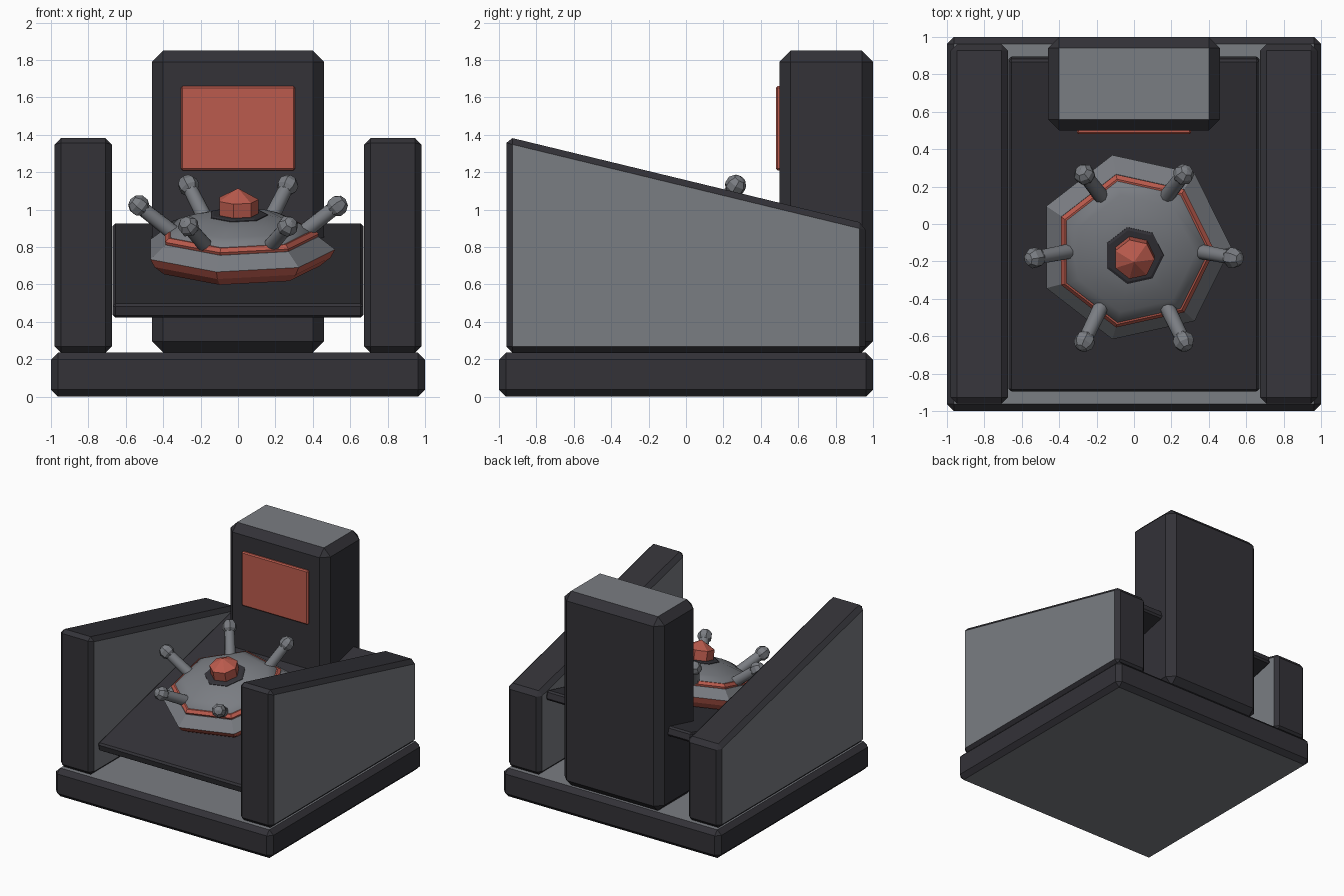
import bpy, bmesh, math
from mathutils import Matrix, Vector

if "Cube" in bpy.data.objects:
    bpy.data.objects.remove(bpy.data.objects["Cube"])


def material(name, rgb):
    m = bpy.data.materials.new(name)
    m.diffuse_color = (*rgb, 1)
    m.use_nodes = True
    m.node_tree.nodes["Principled BSDF"].inputs["Base Color"].default_value = m.diffuse_color
    return m


DARK = material("charcoal", (0.033, 0.032, 0.039))
GREY = material("mid grey", (0.195, 0.205, 0.225))
RED = material("warm red", (0.50, 0.105, 0.075))
TILT = math.atan(0.245)


def finish(name, bm, mats, matrix=Matrix(), smooth=None):
    bmesh.ops.recalc_face_normals(bm, faces=bm.faces)
    me = bpy.data.meshes.new(name)
    bm.to_mesh(me)
    bm.free()
    for m in mats:
        me.materials.append(m)
    ob = bpy.data.objects.new(name, me)
    bpy.context.collection.objects.link(ob)
    ob.matrix_world = matrix
    if smooth:
        bpy.ops.object.select_all(action='DESELECT')
        ob.select_set(True)
        bpy.context.view_layer.objects.active = ob
        bpy.ops.object.shade_smooth_by_angle(angle=math.radians(smooth))
    return ob


def slab(name, profile, x0, x1, chamfer, mats, cap_axis=None, matrix=Matrix()):
    """Extrude a (y, z) profile along x, chamfer it, colour the two caps."""
    bm = bmesh.new()
    f = bm.faces.new([bm.verts.new((x0, y, z)) for y, z in profile])
    r = bmesh.ops.extrude_face_region(bm, geom=[f])
    bmesh.ops.translate(bm, vec=(x1 - x0, 0, 0),
                        verts=[v for v in r["geom"] if isinstance(v, bmesh.types.BMVert)])
    bmesh.ops.recalc_face_normals(bm, faces=bm.faces)
    bmesh.ops.bevel(bm, geom=bm.edges[:], offset=chamfer, segments=1,
                    profile=0.5, affect='EDGES')
    bm.normal_update()
    if cap_axis is not None:
        for f in bm.faces:
            f.material_index = int(abs(f.normal[cap_axis]) > 0.99)
    return finish(name, bm, mats, matrix)


def box(name, x, y, z, chamfer, mats, cap_axis=None, matrix=Matrix()):
    prof = [(y[0], z[0]), (y[1], z[0]), (y[1], z[1]), (y[0], z[1])]
    return slab(name, prof, x[0], x[1], chamfer, mats, cap_axis, matrix)


def lathe(name, profile, sides, mats, matrix, bands=None, smooth=None):
    """Revolve (radius, height) points; bands gives each strip's material."""
    bm = bmesh.new()
    rings = []
    for r, h in profile:
        if r == 0:
            rings.append([bm.verts.new((0, 0, h))] * sides)
        else:
            rings.append([bm.verts.new((r * math.cos(math.tau * i / sides),
                                        r * math.sin(math.tau * i / sides), h))
                          for i in range(sides)])
    for k in range(len(rings) - 1):
        for i in range(sides):
            j = (i + 1) % sides
            quad = [rings[k][i], rings[k][j], rings[k + 1][j], rings[k + 1][i]]
            f = bm.faces.new(list(dict.fromkeys(quad)))
            f.material_index = bands[k] if bands else 0
    return finish(name, bm, mats, matrix, smooth)


# Base plate and rear tower with grey caps
box("base", (-1, 1), (-1, 1), (0, 0.235), 0.037, [DARK, GREY], 2)
box("tower", (-0.46, 0.46), (0.5, 1), (0.235, 1.85), 0.06, [DARK, GREY], 2)
box("screen", (-0.305, 0.305), (0.48, 0.51), (1.21, 1.66), 0.009, [RED])

# Sloping side walls with grey large faces
wall = [(-0.96, 0.235), (0.96, 0.235), (0.96, 0.925), (-0.96, 1.39)]
for side, x0 in (("left", -0.98), ("right", 0.675)):
    slab(side + "_wall", wall, x0, x0 + 0.305, 0.033, [DARK, GREY], 0)

# Tilted deck
deck = Matrix.Translation((0, 0, 0.675)) @ Matrix.Rotation(TILT, 4, 'X')
box("deck", (-0.67, 0.67), (-0.915, 0.915), (-0.038, 0.038), 0.014, [DARK], None, deck)

# Seven-sided dish on the deck
dish = Matrix.Translation((0, -0.1, 0.69)) @ Matrix.Rotation(TILT, 4, 'X')
lathe("dish_rim", [(0, 0.01), (0.44, 0.01), (0.495, 0.055), (0.52, 0.1),
                   (0.43, 0.17), (0, 0.17)], 7, [RED, GREY], dish,
      [0, 0, 0, 1, 1])
lathe("dish_ring", [(0, 0.165), (0.425, 0.165), (0.432, 0.185), (0.41, 0.205),
                    (0, 0.205)], 7, [RED], dish)
lathe("dome", [(0.405, 0.195), (0.395, 0.212), (0.33, 0.242), (0.24, 0.272),
               (0.15, 0.29), (0, 0.29)], 7, [GREY], dish, smooth=35)
lathe("socket", [(0, 0.27), (0.16, 0.27), (0.16, 0.292), (0.145, 0.298),
                 (0, 0.298)], 7, [DARK], dish)
lathe("knob", [(0, 0.22), (0.11, 0.265), (0.11, 0.375), (0, 0.437)], 7, [RED], dish)

# Six prongs with ball tips
start, tip = Vector((0.345, 0, 0.19)), Vector((0.53, 0, 0.34))
length = (tip - start).length
aim = (tip - start).to_track_quat('Z', 'Y').to_matrix().to_4x4()
ball = [(0.058 * math.sin(math.pi * k / 5) if 0 < k < 5 else 0,
         length - 0.058 * math.cos(math.pi * k / 5)) for k in range(6)]
for n in range(6):
    m = dish @ Matrix.Rotation(n * math.tau / 6, 4, 'Z') @ Matrix.Translation(start) @ aim
    lathe(f"prong_{n + 1}", [(0, 0), (0.042, 0), (0.038, length), (0, length)],
          10, [GREY], m, smooth=40)
    lathe(f"prong_tip_{n + 1}", ball, 7, [GREY], m)
